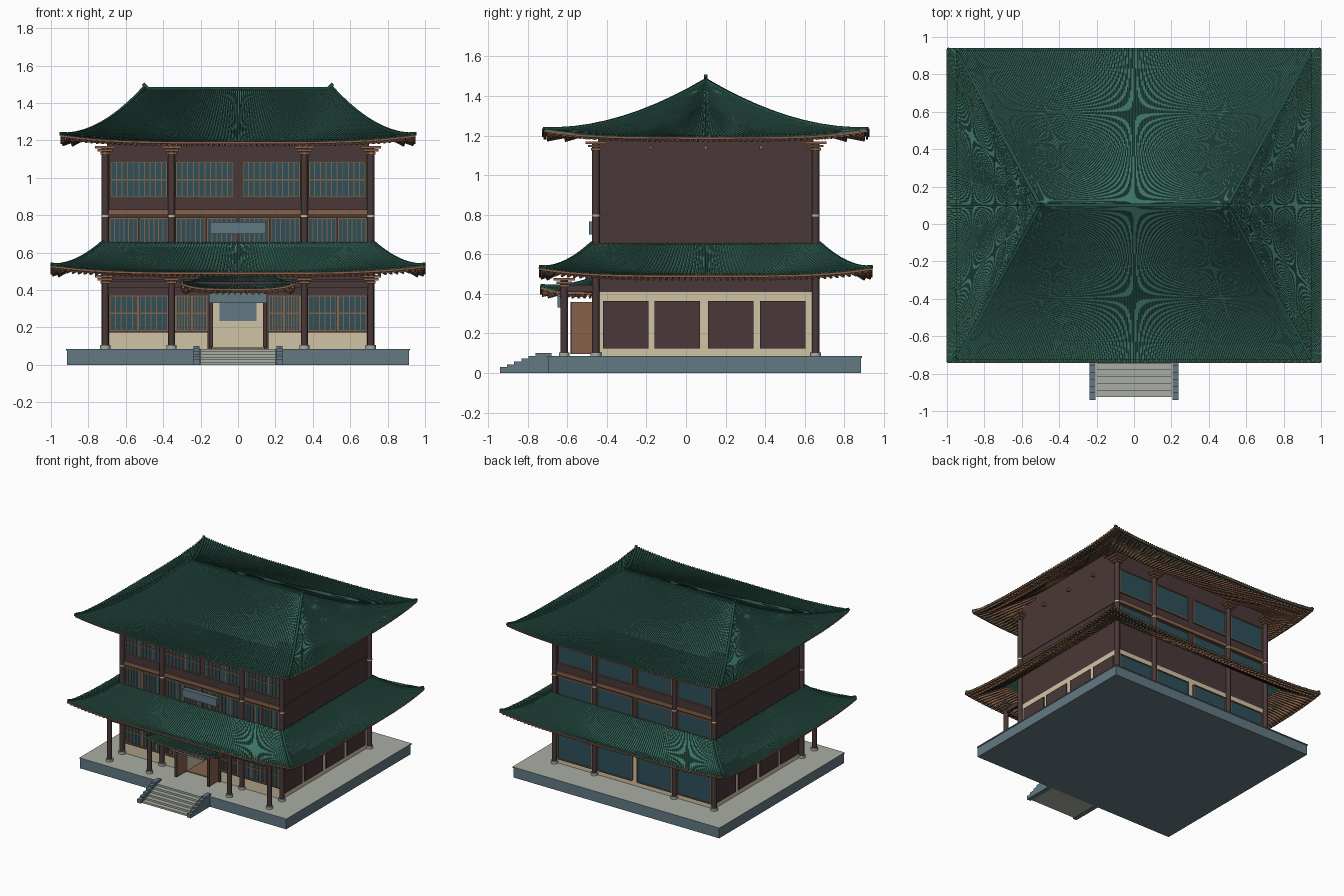
import bpy, bmesh
from mathutils import Matrix, Vector

cube = bpy.data.objects.get("Cube")
if cube:
    bpy.data.objects.remove(cube, do_unlink=True)


def material(name, hex_code):
    rgb = [int(hex_code[i:i + 2], 16) / 255 for i in (0, 2, 4)]
    colour = [c / 12.92 if c < 0.04 else ((c + 0.055) / 1.055) ** 2.4 for c in rgb] + [1]
    m = bpy.data.materials.new(name)
    m.use_nodes = True
    m.diffuse_color = colour
    m.node_tree.nodes["Principled BSDF"].inputs["Base Color"].default_value = colour
    return m


TILE = material("green tile", "3c7264")
RIDGE = material("dark green tile", "234f45")
DARK = material("dark wood", "4a3838")
WOOD = material("light wood", "86614a")
GLASS = material("window blue", "2f5059")
CREAM = material("cream plaster", "d0c3a5")
SLATE = material("slate stone", "627882")
STONE = material("pale stone", "a9aea4")

CY = 0.1                       # centre line of the building in y
WX, WY = 0.70, 0.545           # half size of the walls
BASE = 0.086                   # top of the terrace


def finish(name, bm, *mats):
    mesh = bpy.data.meshes.new(name)
    bm.to_mesh(mesh)
    bm.free()
    for m in mats:
        mesh.materials.append(m)
    obj = bpy.data.objects.new(name, mesh)
    bpy.context.collection.objects.link(obj)
    return obj


def add_box(bm, x0, x1, y0, y1, z0, z1):
    mid = Vector((x0 + x1, y0 + y1, z0 + z1)) / 2
    size = Matrix.Diagonal((x1 - x0, y1 - y0, z1 - z0, 1))
    bmesh.ops.create_cube(bm, size=1, matrix=Matrix.Translation(mid) @ size)


def add_strut(bm, a, b, w, h):
    d = b - a
    turn = d.to_track_quat('Y', 'Z').to_matrix().to_4x4()
    size = Matrix.Diagonal((w, d.length, h, 1))
    bmesh.ops.create_cube(bm, size=1, matrix=Matrix.Translation((a + b) / 2) @ turn @ size)


def boxes(name, mat, specs, mirror=False):
    bm = bmesh.new()
    for x0, x1, *rest in specs:
        add_box(bm, x0, x1, *rest)
        if mirror:
            add_box(bm, -x1, -x0, *rest)
    return finish(name, bm, mat)


def columns(name, mat, spots, radius, z0, z1):
    bm = bmesh.new()
    for x, y in spots:
        bmesh.ops.create_cone(bm, cap_ends=True, segments=16, radius1=radius, radius2=radius,
                              depth=z1 - z0, matrix=Matrix.Translation((x, y, (z0 + z1) / 2)))
    for f in bm.faces:
        f.smooth = len(f.verts) == 4
    return finish(name, bm, mat)


def windows(name, side, spans, z0, z1, bars=0, rails=0):
    """Glass plates with a wooden frame and lattice, mirrored in x."""
    glass, wood = bmesh.new(), bmesh.new()
    wall = CY + side * WY

    def plate(bm, x0, x1, za, zb, depth):
        add_box(bm, x0, x1, *sorted((wall, wall + side * depth)), za, zb)

    for left, right in spans + [(-b, -a) for a, b in spans]:
        plate(glass, left, right, z0, z1, 0.006)
        for i in range(bars + 2):
            w = 0.004 if i in (0, bars + 1) else 0.0025
            x = left + (right - left) * i / (bars + 1)
            plate(wood, x - w, x + w, z0, z1, 0.011)
        for i in range(rails + 2):
            z = z0 + (z1 - z0) * i / (rails + 1)
            plate(wood, left, right, z - 0.004, z + 0.004, 0.012)
    finish(name + "_glass", glass, GLASS)
    finish(name + "_lattice", wood, WOOD)


def roof(name, cy, top, eave, z_eave, drop, power, lift, ribs, sides, rafter_end):
    """Curved hipped roof with tile ribs, hips, eave boards and two rows of rafters."""
    def point(side, u, t, dz=0.0):
        hx, hy = (a + (b - a) * t for a, b in zip(top, eave))
        x, y = ((u * hx, -hy), (hx, u * hy), (-u * hx, hy), (-hx, -u * hy))[side]
        return Vector((x, cy + y, z_eave + drop * (1 - t) ** power + lift * u ** 4 * t * t + dz))

    tiles, hips, boards, rafters = (bmesh.new() for _ in range(4))
    rows = 10
    for s in sides:
        n = ribs[s % 2]
        cols = [(-1 + 2 * (i + o) / n, h) for i in range(n)
                for o, h in ((0, 0), (0.4, 0), (0.5, 0.007), (0.9, 0.007))] + [(1, 0)]
        grid = [[tiles.verts.new(point(s, u, r / rows, h)) for u, h in cols]
                for r in range(rows + 1)]
        for a, b in zip(grid, grid[1:]):
            for i in range(len(cols) - 1):
                tiles.faces.new((b[i], b[i + 1], a[i + 1], a[i]))
        # hip at the end of each side
        for r in range(rows):
            add_strut(hips, point(s, 1, r / rows, 0.006),
                      point(s, 1, min((r + 1) / rows, 0.99), 0.006), 0.018, 0.018)
        # eave board following the curved edge
        for i in range(24):
            a, b = (point(s, -1 + k / 12, 0.985, -0.006) for k in (i, i + 1))
            add_strut(boards, a, b, 0.012, 0.012)
        # upper and lower rafters
        count = n * 5 // 8
        for i in range(count):
            u = -0.985 + 1.97 * i / (count - 1)
            add_strut(rafters, point(s, u, 0.97, -0.018), point(s, u, 0.62, -0.014), 0.011, 0.012)
            add_strut(rafters, point(s, u, 0.86, -0.029), point(s, u, rafter_end, -0.02), 0.011, 0.012)
    bmesh.ops.remove_doubles(tiles, verts=tiles.verts[:], dist=0.00001)
    finish(name + "_tiles", tiles, TILE)
    finish(name + "_hips", hips, RIDGE)
    finish(name + "_eave_board", boards, WOOD)
    finish(name + "_rafters", rafters, WOOD)


# Terrace: pale paving on top, slate sides
terrace = boxes("terrace", SLATE, [(-0.915, 0.915, -0.695, 0.885, 0, 0.077),
                                   (-0.92, 0.92, -0.70, 0.89, 0.077, BASE)])
terrace.data.materials.append(STONE)
for p in terrace.data.polygons:
    p.material_index = int(p.normal.z > 0.5)

# Stairs with stepped side walls
STEPS = 6
rise, run = BASE / STEPS, 0.036
boxes("stairs", STONE, [(-0.2, 0.2, -0.925 + i * run, -0.695, i * rise, (i + 1) * rise)
                        for i in range(STEPS)])
boxes("stair_side_walls", SLATE, [(0.205, 0.237, -0.94 + i * run, -0.68, i * rise, (i + 1) * rise + 0.015)
                                  for i in range(STEPS)], mirror=True)

# Walls, with an open hall behind the doorway
front, back = CY - WY, CY + WY
boxes("ground_side_walls", CREAM, [(0.14, WX, front, back, BASE, 0.41)], mirror=True)
boxes("ground_centre_wall", CREAM, [(-0.14, 0.14, -0.1, back, BASE, 0.41)])
boxes("hall_floor", WOOD, [(-0.14, 0.14, front, -0.1, BASE, 0.092)])
boxes("hall_panel", SLATE, [(-0.1, 0.1, -0.108, -0.1, 0.235, 0.335)])
boxes("upper_walls", DARK, [(-WX, WX, front, back, 0.41, 1.235),
                            (-WX, WX, -0.29, 0.49, 1.235, 1.275)])
boxes("door_lintel", DARK, [(-0.16, 0.16, front - 0.012, front + 0.02, 0.36, 0.46)])
boxes("front_beam", DARK, [(0.14, WX, front - 0.012, front, 0.37, 0.46),
                           (0.14, WX, front - 0.012, front, 0.172, 0.182),
                           (0.14, 0.162, front - 0.015, front, BASE, 0.40)], mirror=True)
boxes("door_leaves", WOOD, [(0.136, 0.15, -0.575, front, 0.095, 0.36)], mirror=True)
boxes("door_leaf_edges", DARK, [(0.134, 0.156, -0.583, -0.575, 0.095, 0.36)], mirror=True)
boxes("floor_bands", WOOD, [(-WX, WX, front - 0.012, front, 0.80, 0.83),
                            (-WX, WX, back, back + 0.012, 0.80, 0.83)])
boxes("side_wall_rail", DARK, [(WX, WX + 0.005, front, back, 0.81, 0.83)], mirror=True)

# Dark panels on the ground floor sides
boxes("side_panels", DARK, [(WX, WX + 0.008, y, y + 0.23, 0.125, 0.365)
                            for y in (-0.42, -0.16, 0.11, 0.375)], mirror=True)

# Windows
bays = [(-0.68, -0.38), (-0.33, -0.025)]
halves = [(-0.685, -0.535), (-0.525, -0.375)]
windows("upper_front_window", -1, bays, 0.895, 1.085, bars=9, rails=1)
windows("middle_front_window", -1, halves + [(-0.33, -0.175), (-0.165, -0.01)], 0.64, 0.785, bars=5)
windows("ground_front_window", -1, halves + [(-0.33, -0.255), (-0.245, -0.168)], 0.182, 0.37, bars=4, rails=1)
windows("upper_back_window", 1, bays, 0.895, 1.085)
windows("middle_back_window", 1, bays, 0.64, 0.785)
windows("ground_back_window", 1, bays, 0.125, 0.365)

# Columns with stone feet and plaster collars
xs = (-0.71, -0.355, 0.355, 0.71)
wall_spots = [(x, y) for x in xs for y in (front - 0.01, back + 0.01)]
porch_spots = [(x, -0.615) for x in xs]
columns("wall_columns", DARK, wall_spots, 0.019, BASE, 1.17)
columns("porch_columns", DARK, porch_spots, 0.018, BASE, 0.48)
columns("column_feet", STONE, wall_spots + porch_spots, 0.027, BASE, 0.105)
columns("column_collars", CREAM, wall_spots, 0.0205, 0.79, 0.80)

# Beams and stepped brackets under the eaves
boxes("porch_beam", DARK, [(-0.71, 0.71, -0.625, -0.605, 0.41, 0.445)])
boxes("porch_side_beams", DARK, [(0.70, 0.72, -0.615, front, 0.41, 0.445)], mirror=True)
brackets = []
for spots, z in ((wall_spots, 1.125), (porch_spots, 0.435)):
    for x, y in spots:
        for step in range(3):
            w = 0.026 + 0.014 * step
            brackets.append((x - w, x + w, y - w, y + w, z + 0.016 * step, z + 0.016 * step + 0.012))
boxes("brackets", WOOD, brackets)
boxes("side_brackets", WOOD, [(WX, WX + 0.03, y - 0.008, y + 0.008, 1.13, 1.15)
                              for y in (-0.18, 0.1, 0.38)], mirror=True)

# Roofs
all_sides = (0, 1, 2, 3)
roof("upper_roof", CY, (0.5, 0), (0.95, 0.827), 1.193, 0.28, 1.75, 0.037, (96, 84), all_sides, 0.45)
roof("lower_roof", CY, (0.72, 0.572), (1.0, 0.84), 0.495, 0.155, 1.6, 0.037, (100, 84), all_sides, 0.25)
roof("porch_roof", -0.47, (0.17, 0), (0.3, 0.265), 0.408, 0.062, 1.5, 0.028, (30, 26), (0, 1, 3), 0.3)

# Main ridge with upturned ends
boxes("main_ridge", RIDGE, [(-0.49, 0.49, CY - 0.009, CY + 0.009, 1.455, 1.486)])
bm = bmesh.new()
for s in (-1, 1):
    add_strut(bm, Vector((s * 0.47, CY, 1.465)), Vector((s * 0.508, CY, 1.503)), 0.018, 0.018)
finish("ridge_ends", bm, RIDGE)

# Plain name boards
boxes("upper_board", SLATE, [(-0.15, 0.15, -0.49, -0.457, 0.70, 0.765)])
boxes("porch_board", SLATE, [(-0.155, 0.155, -0.648, -0.632, 0.33, 0.388)])
